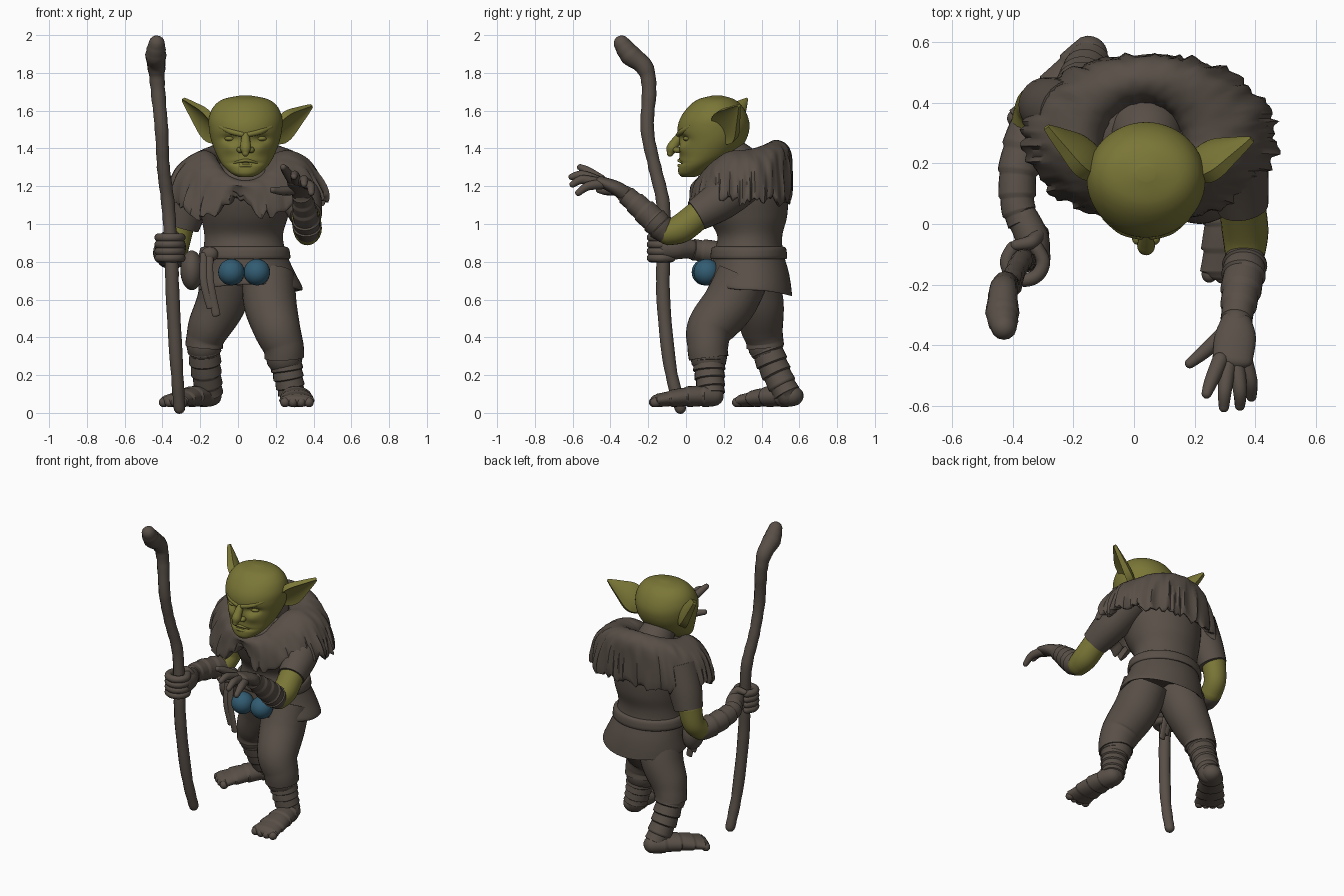
import bpy, bmesh, math, random
from mathutils import Vector
random.seed(4)

def material(name, col):
    m = bpy.data.materials.new(name)
    m.diffuse_color = (*col, 1)
    return m

BROWN = material("brown cloth", (0.098, 0.078, 0.063))
GREEN = material("green skin", (0.195, 0.182, 0.038))
BLUE = material("blue glass", (0.032, 0.108, 0.17))

def catmull(pts, n):  # smooth a list of equal-length tuples
    out = []
    for i in range(len(pts) - 1):
        quad = pts[max(i - 1, 0)], pts[i], pts[i + 1], pts[min(i + 2, len(pts) - 1)]
        for t in (k / n for k in range(n)):
            out.append(tuple(0.5 * (2 * q + (r - p) * t + (2 * p - 5 * q + 4 * r - s) * t * t
                                    + (3 * q - p - 3 * r + s) * t ** 3) for p, q, r, s in zip(*quad)))
    return out + [tuple(pts[-1])]

def finish(name, bm, mat):
    bmesh.ops.recalc_face_normals(bm, faces=bm.faces)
    me = bpy.data.meshes.new(name)
    bm.to_mesh(me)
    bm.free()
    me.materials.append(mat)
    o = bpy.data.objects.new(name, me)
    bpy.context.collection.objects.link(o)
    bpy.context.view_layer.objects.active = o
    o.select_set(True)
    bpy.ops.object.shade_smooth_by_angle(angle=math.radians(50))
    o.select_set(False)

def skin(name, rings, mat, caps=True):  # bridge rings of points
    bm = bmesh.new()
    vs = [[bm.verts.new(p) for p in r] for r in rings]
    for a, b in zip(vs, vs[1:]):
        for j in range(len(a)):
            k = (j + 1) % len(a)
            bm.faces.new((a[j], a[k], b[k], b[j]))
    if caps:
        bm.faces.new(vs[0])
        bm.faces.new(vs[-1])
    finish(name, bm, mat)

def tube(name, pts, mat, segs=20, n=8, wraps=0, rough=0.0, dome=True):
    # limb along points (x, y, z, side radius[, other radius])
    s = catmull([p if len(p) == 5 else (*p, p[3]) for p in pts], n)
    P = [Vector(p[:3]) for p in s]
    whole = P[-1] - P[0]
    ref = Vector((0, 1, 0)) if abs(whole.z) > 0.75 * whole.length else Vector((0, 0, 1))
    st, rings = [], []
    for i in range(len(s)):
        t = (P[min(i + 1, len(P) - 1)] - P[max(i - 1, 0)]).normalized()
        k = 1 + random.uniform(-rough, rough)
        if wraps:
            k += 0.12 * ((i / (len(s) - 1) * wraps) % 1 - 0.5)
        st.append((P[i], t, s[i][3] * k, s[i][4] * k))
    if dome:
        for e, sg in ((0, -1), (-1, 1)):
            q, t, a, b = st[e]
            ext = [(q + t * sg * min(a, b) * math.sin(f), t, a * math.cos(f), b * math.cos(f))
                   for f in (0.4, 0.8, 1.15, 1.45)]
            st = ext[::-1] + st if e == 0 else st + ext
    for q, t, a, b in st:
        u = t.cross(ref).normalized()
        w = u.cross(t)
        rings.append([q + u * a * math.cos(f) + w * b * math.sin(f)
                      for f in (2 * math.pi * j / segs for j in range(segs))])
    skin(name, rings, mat)

def shell(name, secs, mat, n=6, segs=56, fn=None, caps=True):
    # loft of ovals (centre x, rx, y front, y back, z front, z side, z back)
    s, rings = catmull(secs, n), []
    for i, (cx, rx, yf, yb, zf, zs, zb) in enumerate(s):
        ring = []
        for j in range(segs):
            a = 2 * math.pi * j / segs
            d = math.sin(a)
            p = Vector((cx + rx * math.cos(a), (yf + yb) / 2 + (yb - yf) / 2 * d,
                        zs + ((zb if d > 0 else zf) - zs) * d * d))
            ring.append(fn(i / (len(s) - 1), j, a, p) if fn else p)
        rings.append(ring)
    skin(name, rings, mat, caps)

def level(z, cx, rx, yf, yb, tilt=0):
    return (cx, rx, yf, yb, z + tilt, z, z - tilt)

def ball(name, loc, scale, mat):
    bm = bmesh.new()
    bmesh.ops.create_uvsphere(bm, u_segments=24, v_segments=16, radius=1)
    for v in bm.verts:
        v.co = Vector(a * b + c for a, b, c in zip(v.co, scale, loc))
    finish(name, bm, mat)

# Head with eye sockets and mouth pressed in, cheeks raised
HX = 0.04
def face(u, j, a, p):
    if math.sin(a) < 0:
        for s in (-1, 1):
            p.y += 0.022 * math.exp(-((p.x - HX - s * 0.085) / 0.04) ** 2 - ((p.z - 1.452) / 0.02) ** 2)
            p.y -= 0.014 * math.exp(-((p.x - HX - s * 0.08) / 0.04) ** 2 - ((p.z - 1.4) / 0.03) ** 2)
        p.y += 0.014 * math.exp(-((p.x - HX) / 0.07) ** 2 - ((p.z - 1.322) / 0.01) ** 2)
    return p

shell("head", [level(z, HX, *r) for z, *r in (
    (1.25, 0.04, -0.025, 0.05), (1.27, 0.078, -0.04, 0.10), (1.31, 0.12, -0.04, 0.17), (1.36, 0.15, -0.035, 0.25),
    (1.43, 0.178, -0.035, 0.31), (1.5, 0.193, -0.045, 0.335), (1.56, 0.194, -0.03, 0.33),
    (1.62, 0.17, 0.012, 0.30), (1.66, 0.12, 0.065, 0.255), (1.68, 0.03, 0.14, 0.19))], GREEN, 10, 96, face)
tube("nose", [(HX, -0.03, 1.47, 0.02), (HX, -0.057, 1.43, 0.026), (HX, -0.075, 1.4, 0.029),
              (HX, -0.084, 1.375, 0.018)], GREEN)
for s in (-1, 1):
    ball("nostril", (HX + s * 0.028, -0.045, 1.392), (0.019, 0.024, 0.017), GREEN)
    ball("eye", (HX + s * 0.083, 0.008, 1.452), (0.028, 0.024, 0.014), GREEN)
    tube("brow", [(HX + s * 0.02, -0.038, 1.475, 0.014), (HX + s * 0.08, -0.02, 1.49, 0.015),
                  (HX + s * 0.135, 0.02, 1.515, 0.01)], GREEN, 12)
for z in (1.336, 1.31):
    tube("lip", [(HX - 0.07, -0.01, z - 0.014, 0.005), (HX, -0.037, z, 0.009), (HX + 0.07, -0.01, z - 0.014, 0.005)],
         GREEN, 10)

# Ears: thick cupped leaves
for s, tip in ((-1, (-0.29, 0.32, 1.66)), (1, (0.39, 0.28, 1.625))):
    root, tip = Vector((HX + s * 0.15, 0.19, 1.48)), Vector(tip)
    wide = Vector((0, 0.62, -0.78))
    nor = (tip - root).cross(wide).normalized()
    nor = -nor if nor.y > 0 else nor
    rings = []
    for t, w in catmull([(0, 0.06), (0.2, 0.085), (0.4, 0.082), (0.65, 0.052), (0.85, 0.027), (1, 0.006)], 4):
        c, us = root.lerp(tip, t), [k / 6 - 1 for k in range(13)]
        cup = [c + wide * w * u + nor * 0.28 * w * u * u for u in us]
        back = [c + wide * w * u * 0.98 - nor * (0.01 + 0.3 * w * (1 - u * u)) for u in us]
        rings.append(back + [p + nor * 0.008 for p in cup[::-1]])
    skin("ear", rings, GREEN)

# Neck and tunic with slanted hem
tube("neck", [(0.03, 0.34, 1.15, 0.15), (0.04, 0.3, 1.28, 0.125), (0.04, 0.22, 1.37, 0.1)], BROWN)
shell("tunic", [level(0.71, 0.065, 0.2, 0.17, 0.5, 0.02), level(0.652, 0.065, 0.265, 0.13, 0.555, 0.03),
                level(0.668, 0.065, 0.275, 0.12, 0.56, 0.03), level(0.75, 0.05, 0.248, 0.14, 0.545, 0.01),
                level(0.85, 0.035, 0.22, 0.15, 0.515), level(0.94, 0.03, 0.208, 0.165, 0.51),
                level(1.04, 0.035, 0.23, 0.11, 0.535), level(1.16, 0.04, 0.25, 0.07, 0.54),
                level(1.27, 0.04, 0.23, 0.08, 0.52), level(1.33, 0.04, 0.12, 0.2, 0.46)], BROWN)

# Fur mantle: ragged clumps, split into two lobes at the chest
strand = [random.uniform(-1, 1) for _ in range(132)]
def fur(u, j, a, p):
    split = math.exp(-((a - 1.47 * math.pi) / 0.16) ** 2)
    lobes = math.exp(-((a - 1.28 * math.pi) / 0.3) ** 2) + math.exp(-((a - 1.6 * math.pi) / 0.2) ** 2)
    k = max(0, 1 - abs(u - 0.8) / 0.3)
    p.z += k * (0.022 * strand[j] + 0.022 * strand[j // 4] + 0.1 * split - 0.05 * lobes)
    r = 1 + 0.035 * k * strand[(j * 7) % 132] + 0.014 * math.sin(u * 16 + strand[j // 3] * 3)
    p.x = 0.05 + (p.x - 0.05) * r
    p.y = 0.28 + (p.y - 0.28) * r + 0.05 * split * k
    return p

shell("fur_mantle", [(0.03, 0.13, 0.1, 0.39, 1.16, 1.27, 1.30), (0.03, 0.15, 0.09, 0.42, 1.21, 1.36, 1.41),
                     (0.04, 0.23, 0.06, 0.48, 1.23, 1.39, 1.445), (0.045, 0.33, 0.025, 0.54, 1.2, 1.34, 1.41),
                     (0.05, 0.395, 0.01, 0.56, 1.13, 1.24, 1.3), (0.05, 0.42, 0.01, 0.56, 1.07, 1.13, 1.12),
                     (0.05, 0.34, 0.07, 0.51, 1.10, 1.16, 1.17)], BROWN, 5, 132, fur, False)

# Belt, knot, hanging straps, pouch, two glass balls
shell("belt", [level(0.815, 0.035, 0.225, 0.145, 0.52), level(0.82, 0.035, 0.242, 0.13, 0.535),
               level(0.87, 0.035, 0.235, 0.135, 0.53), level(0.88, 0.035, 0.215, 0.15, 0.515)], BROWN, 3)
ball("belt_knot", (-0.15, 0.17, 0.84), (0.045, 0.035, 0.04), BROWN)
for dx, zl in ((0, 0.52), (-0.03, 0.56)):
    tube("belt_strap", [(-0.15 + dx, 0.15, 0.84, 0.02, 0.01), (-0.15 + dx, 0.13, 0.7, 0.022, 0.01),
                        (-0.115 + dx, 0.13, zl, 0.022, 0.01)], BROWN, 12)
ball("pouch", (-0.245, 0.27, 0.755), (0.06, 0.085, 0.105), BROWN)
for x, y in ((-0.035, 0.1), (0.1, 0.11)):
    ball("glass_ball", (x, y, 0.745), (0.07, 0.07, 0.07), BLUE)

# Legs: baggy trousers, cuff, wrapped shin, blunt wrapped foot
for thigh, shin, foot in (
    ([(0.16, 0.3, 0.72, 0.14), (0.17, 0.23, 0.58, 0.14), (0.205, 0.13, 0.45, 0.125), (0.24, 0.115, 0.35, 0.108),
      (0.245, 0.12, 0.29, 0.105)],
     [(0.25, 0.12, 0.3, 0.088), (0.265, 0.125, 0.2, 0.08), (0.285, 0.135, 0.1, 0.07)],
     [(0.295, 0.145), (0.308, 0.0), (0.312, -0.158)]),
    ([(-0.05, 0.35, 0.72, 0.14), (-0.09, 0.385, 0.58, 0.132), (-0.15, 0.4, 0.46, 0.115), (-0.175, 0.415, 0.39, 0.1),
      (-0.18, 0.42, 0.35, 0.1)],
     [(-0.18, 0.42, 0.36, 0.088), (-0.17, 0.47, 0.23, 0.08), (-0.15, 0.535, 0.1, 0.07)],
     [(-0.145, 0.565), (-0.25, 0.43), (-0.34, 0.315)])):
    tube("trouser_leg", thigh, BROWN, 28, dome=False)
    x, y, z, r = thigh[-1]
    tube("trouser_cuff", [(x, y, z + 0.04, r * 0.9), (x, y, z + 0.005, r * 0.93)], BROWN, 28)
    tube("wrapped_shin", shin, BROWN, 24, 20, wraps=5)
    tube("foot", [(*p, *r) for p, r in zip(foot, ((0.09, 0.065, 0.058), (0.085, 0.08, 0.052), (0.065, 0.09, 0.033)))],
         BROWN, 24, 20, wraps=4)
    t = Vector((*foot[2], 0.056))
    d = (t - Vector((*foot[1], 0.056))).normalized()
    for k in range(4):
        q = t + Vector((-d.y, d.x, 0)) * (k - 1.5) * 0.042 + d * (0.012 - 0.004 * abs(k - 1.5))
        ball("toe", q, (0.026, 0.028, 0.026), BROWN)

# Raised arm with open hand
tube("sleeve", [(0.29, 0.33, 1.25, 0.12), (0.335, 0.19, 1.13, 0.108), (0.36, 0.055, 1.045, 0.085)],
     BROWN, 24, dome=False)
tube("elbow_skin", [(0.355, 0.08, 1.06, 0.076), (0.367, -0.02, 0.98, 0.077), (0.367, -0.09, 0.955, 0.068)], GREEN, 24)
tube("wrapped_forearm", [(0.367, -0.115, 0.965, 0.07), (0.363, -0.16, 1.01, 0.071), (0.35, -0.24, 1.085, 0.062),
                         (0.338, -0.32, 1.155, 0.05)], BROWN, 24, 14, wraps=5)
tube("open_palm", [(0.338, -0.31, 1.15, 0.047, 0.042), (0.335, -0.37, 1.19, 0.068, 0.038),
                   (0.325, -0.45, 1.225, 0.066, 0.028)], BROWN)
for b, m, e in (((0.3, -0.36, 1.18), (0.235, -0.42, 1.175), (0.185, -0.46, 1.18)),
                ((0.285, -0.45, 1.235), (0.255, -0.52, 1.28), (0.24, -0.56, 1.3)),
                ((0.31, -0.47, 1.23), (0.3, -0.55, 1.26), (0.297, -0.605, 1.25)),
                ((0.34, -0.47, 1.22), (0.35, -0.55, 1.235), (0.35, -0.6, 1.21)),
                ((0.365, -0.45, 1.21), (0.385, -0.52, 1.2), (0.388, -0.57, 1.165))):
    tube("finger", [(*b, 0.027), (*m, 0.023), (*e, 0.017)], BROWN, 12)

# Arm holding the staff
tube("sleeve", [(-0.2, 0.36, 1.25, 0.12), (-0.26, 0.38, 1.1, 0.105), (-0.295, 0.395, 0.985, 0.09)],
     BROWN, 24, dome=False)
tube("elbow_skin", [(-0.305, 0.395, 1.0, 0.075), (-0.325, 0.385, 0.89, 0.068), (-0.34, 0.33, 0.83, 0.066)], GREEN, 24)
tube("wrapped_forearm", [(-0.345, 0.32, 0.825, 0.07), (-0.38, 0.19, 0.845, 0.066), (-0.385, 0.07, 0.86, 0.057),
                         (-0.365, 0.0, 0.87, 0.05)], BROWN, 24, 14, wraps=5)
tube("grip_palm", [(-0.365, 0.02, 0.87, 0.05, 0.05), (-0.335, -0.05, 0.875, 0.055, 0.062),
                   (-0.315, -0.11, 0.875, 0.04, 0.058)], BROWN)
for k in range(4):
    tube("grip_finger", [(-0.36 + 0.06 * math.cos(a), -0.125 + 0.06 * math.sin(a), 0.82 + 0.036 * k, 0.023)
                         for a in (0.9, 0, -0.8, -1.6, -2.4, -3.2, -4)], BROWN, 12, 4)
tube("grip_thumb", [(-0.32, -0.04, 0.91, 0.025), (-0.34, -0.06, 0.945, 0.023), (-0.39, -0.07, 0.94, 0.018)], BROWN, 12)

# Crooked staff with a blunt knob
tube("staff", [(-0.31, -0.03, 0.025, 0.03), (-0.325, -0.085, 0.25, 0.033), (-0.345, -0.12, 0.6, 0.036),
               (-0.355, -0.12, 0.87, 0.035), (-0.37, -0.12, 1.1, 0.035), (-0.395, -0.165, 1.3, 0.034),
               (-0.405, -0.205, 1.5, 0.035), (-0.425, -0.195, 1.72, 0.038), (-0.432, -0.22, 1.83, 0.047),
               (-0.435, -0.295, 1.895, 0.055), (-0.43, -0.34, 1.955, 0.042)], BROWN, 12, 6, rough=0.05)
